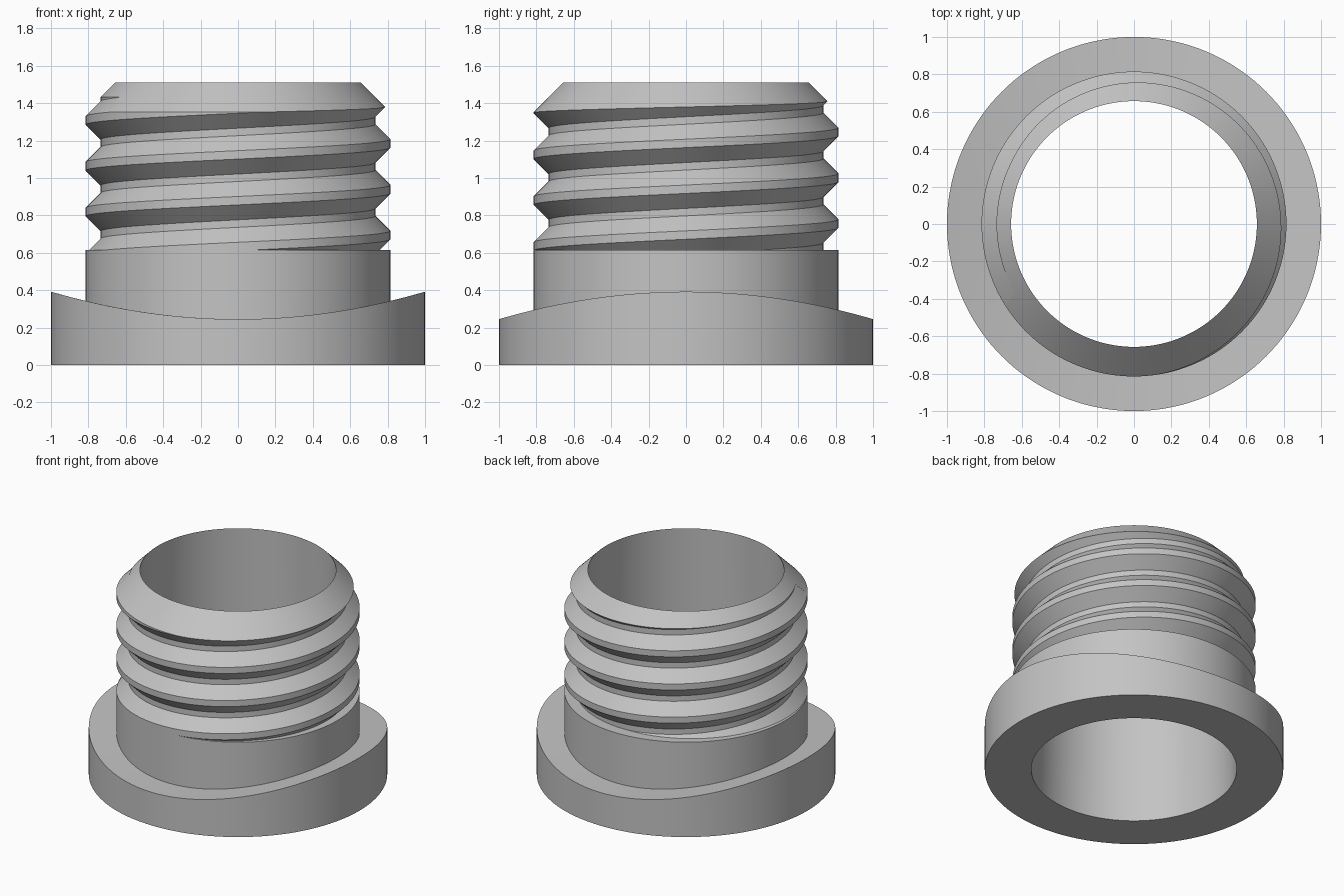
import bpy, bmesh
from math import sin, cos, pi

cube = bpy.data.objects.get("Cube")
if cube:
    bpy.data.objects.remove(cube, do_unlink=True)

SEGMENTS = 144
FLANGE_R, CREST_R, ROOT_R = 1.0, 0.815, 0.735
BORE_BOTTOM, BORE_TOP = 0.688, 0.657
NECK_Z, TOP_Z = 0.615, 1.51
PITCH, CREST_Z = 0.245, 0.94
HALF_CREST = 0.0225
DEPTH = CREST_R - ROOT_R


def saddle(r, angle):
    """Point on the curved top of the flange."""
    return r, 0.245 + 0.147 * (r * cos(angle)) ** 2


def clip(points, measure, level):
    """Slide every point below the level up to where the line crosses it."""
    for a, b in zip(points, points[1:]):
        if measure(a) < level <= measure(b):
            t = (level - measure(a)) / (measure(b) - measure(a))
            cross = tuple(p + t * (q - p) for p, q in zip(a, b))
            return [cross if measure(p) < level else p for p in points]
    return points


def thread(angle):
    """Right-handed thread section, cut by the neck step and top chamfer."""
    points = []
    for turn in range(-4, 5):
        z = CREST_Z + PITCH * (turn + angle / (2 * pi))
        low, high = z - HALF_CREST, z + HALF_CREST
        points += [(ROOT_R, low - DEPTH), (CREST_R, low),
                   (CREST_R, high), (ROOT_R, high + DEPTH)]
    points = clip(points, lambda p: p[1], NECK_Z)
    points = clip(points[::-1], lambda p: -p[0] - p[1], -(BORE_TOP + TOP_Z))
    return points[::-1]


def section(angle):
    """Closed radial section of the whole fitting as (radius, height)."""
    flange = [saddle(FLANGE_R + t * (CREST_R - FLANGE_R), angle)
              for t in (0, 0.5, 1)]
    return ([(BORE_BOTTOM, 0), (FLANGE_R, 0)] + flange +
            [(CREST_R, NECK_Z)] + thread(angle) + [(BORE_TOP, TOP_Z)])


# Sweep the section round the axis
bm = bmesh.new()
columns = []
for i in range(SEGMENTS + 1):
    a = 2 * pi * i / SEGMENTS
    columns.append([bm.verts.new((r * cos(a), r * sin(a), z))
                    for r, z in section(a)])
for left, right in zip(columns, columns[1:]):
    for j in range(len(left)):
        k = (j + 1) % len(left)
        bm.faces.new((left[j], right[j], right[k], left[k]))
bmesh.ops.remove_doubles(bm, verts=bm.verts, dist=0.0004)
bmesh.ops.dissolve_degenerate(bm, edges=bm.edges, dist=0.0002)
bmesh.ops.recalc_face_normals(bm, faces=bm.faces)

mesh = bpy.data.meshes.new("threaded_flange_fitting")
bm.to_mesh(mesh)
bm.free()
fitting = bpy.data.objects.new("threaded_flange_fitting", mesh)
bpy.context.collection.objects.link(fitting)

# Plain grey finish
grey = bpy.data.materials.new("plain_grey")
grey.use_nodes = True
colour = (0.55, 0.55, 0.55, 1)
grey.diffuse_color = colour
grey.node_tree.nodes["Principled BSDF"].inputs["Base Color"].default_value = colour
mesh.materials.append(grey)

# Smooth round walls, sharp thread edges
bpy.ops.object.select_all(action="DESELECT")
fitting.select_set(True)
bpy.context.view_layer.objects.active = fitting
bpy.ops.object.shade_smooth_by_angle(angle=pi / 6)
